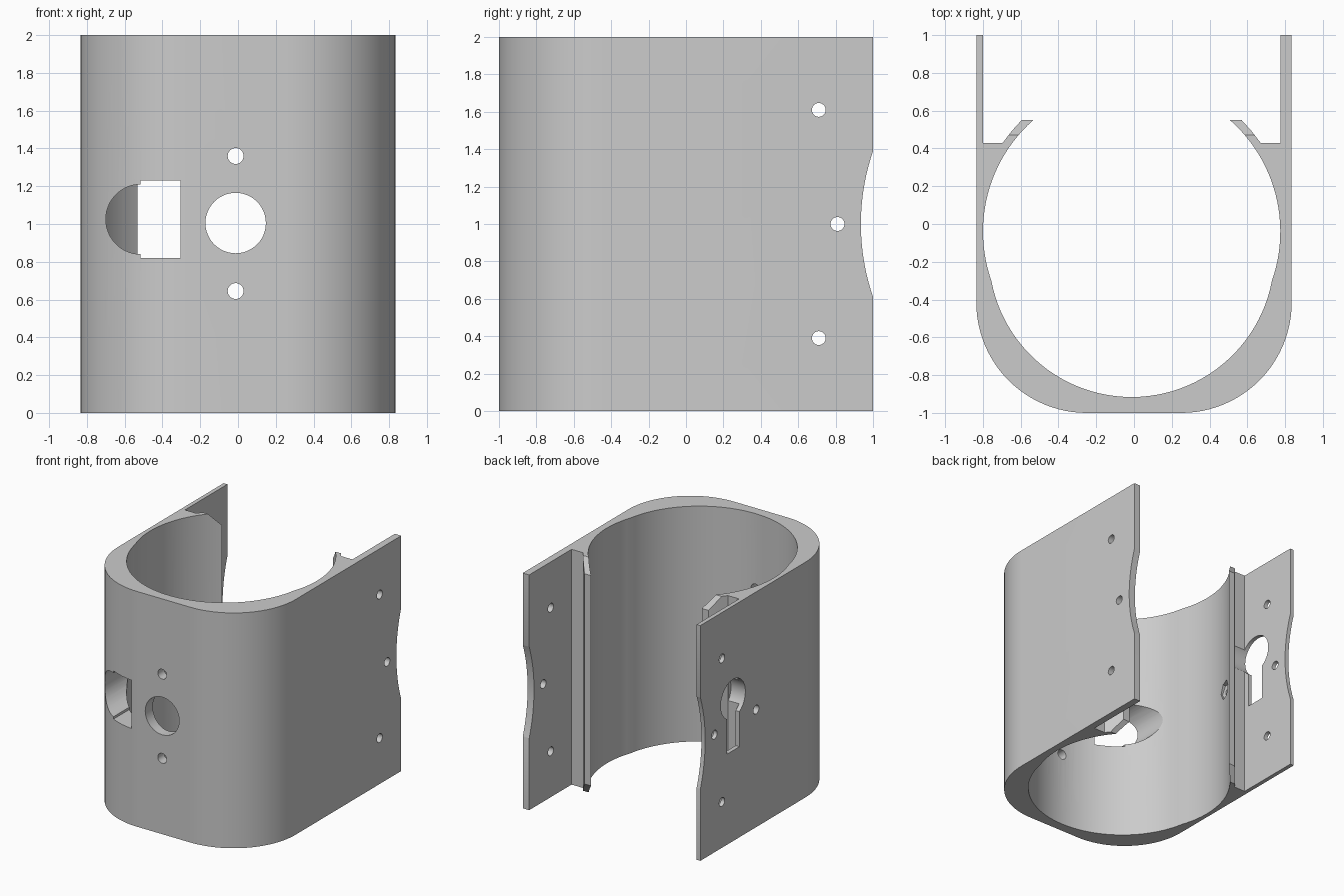
import bpy, bmesh, math

if "Cube" in bpy.data.objects:
    bpy.data.objects.remove(bpy.data.objects["Cube"])

grey = bpy.data.materials.new("plain grey")
grey.diffuse_color = (0.6, 0.6, 0.6, 1)
grey.use_nodes = True
grey.node_tree.nodes["Principled BSDF"].inputs["Base Color"].default_value = grey.diffuse_color

CX = -0.0125  # centre line of the bore


def arc(cx, cy, r, a0, a1, n):
    return [(cx + r * math.cos(math.radians(a0 + (a1 - a0) * i / n)),
             cy + r * math.sin(math.radians(a0 + (a1 - a0) * i / n))) for i in range(n + 1)]


def prism(name, pts, axis, lo, hi):
    """Extrude a 2D outline along an axis: z takes (x,y), y takes (x,z), x takes (y,z)."""
    place = {"z": lambda a, b, c: (a, b, c), "y": lambda a, b, c: (a, c, b),
             "x": lambda a, b, c: (c, a, b)}[axis]
    bm = bmesh.new()
    bottom = [bm.verts.new(place(a, b, lo)) for a, b in pts]
    top = [bm.verts.new(place(a, b, hi)) for a, b in pts]
    bm.faces.new(bottom)
    bm.faces.new(top)
    n = len(pts)
    for i in range(n):
        j = (i + 1) % n
        bm.faces.new((bottom[i], bottom[j], top[j], top[i]))
    bmesh.ops.recalc_face_normals(bm, faces=bm.faces)
    mesh = bpy.data.meshes.new(name)
    bm.to_mesh(mesh)
    bm.free()
    ob = bpy.data.objects.new(name, mesh)
    bpy.context.collection.objects.link(ob)
    mesh.materials.append(grey)
    return ob


def disc(a, b, r, n=32):
    return arc(a, b, r, 0, 360, n)[:-1]


def rect(a0, a1, b0, b1):
    return [(a0, b0), (a1, b0), (a1, b1), (a0, b1)]


# Housing cross-section: rounded outer shell, bore, lips and side plates
outer = ([(-0.835, 1)] + arc(-0.25, -0.415, 0.585, 180, 270, 24)
         + arc(0.25, -0.415, 0.585, 270, 360, 24) + [(0.835, 1)])
right_lip = [(0.775, 1), (0.775, 0.43), (0.67, 0.43), (0.62, 0.495), (0.57, 0.55)]
end = math.degrees(math.asin(0.59 / 0.787))
low = math.degrees(math.asin(0.26 / 0.787))
low2 = math.degrees(math.asin(0.14 / 0.756))
bore = (arc(CX, -0.04, 0.787, end, -low, 24)
        + arc(CX, -0.16, 0.756, -low2, -180 + low2, 48)[1:-1]
        + arc(CX, -0.04, 0.787, 180 + low, 180 - end, 24))
left_lip = [(-0.595, 0.55), (-0.645, 0.495), (-0.695, 0.43), (-0.8, 0.43), (-0.8, 1)]
housing = prism("housing", outer + right_lip + bore + left_lip, "z", 0, 2)

cutters = []


def cut(name, pts, axis, lo, hi):
    ob = prism(name, pts, axis, lo, hi)
    ob.hide_render = True
    cutters.append(ob)
    mod = housing.modifiers.new(name, "BOOLEAN")
    mod.operation = "DIFFERENCE"
    mod.solver = "EXACT"
    mod.object = ob


# Front openings
cut("front_hole", disc(CX, 1.005, 0.16, 48), "y", -1.2, -0.6)
for z in (0.645, 1.36):
    cut("front_screw_hole", disc(CX, z, 0.042), "y", -1.2, -0.6)
cut("front_window",
    [(-0.305, 0.82), (-0.305, 1.23), (-0.515, 1.23), (-0.515, 1.21)]
    + arc(-0.515, 1.025, 0.185, 95, 265, 24) + [(-0.515, 0.84), (-0.515, 0.82)],
    "y", -1.2, -0.3)

# Scalloped plate edges and plate screw holes
cut("edge_scallop", arc(2.135, 1, 1.2, 155, 205, 40), "x", -1, 1)
for y, z in ((0.71, 0.39), (0.71, 1.61), (0.81, 1.0)):
    cut("plate_screw_hole", disc(y, z, 0.037, 24), "x", -1, 1)

# Keyhole slot in the left plate
a = math.degrees(math.asin(0.085 / 0.165))
cut("keyhole", [(0.475, 0.77), (0.645, 0.77)] + arc(0.56, 1.21, 0.165, -90 + a, 270 - a, 32),
    "x", -1, -0.7)

# Left side hole with a hexagonal nut pocket inside
cut("side_hole", disc(0.25, 1.0, 0.037, 24), "x", -1, -0.6)
cut("nut_pocket", disc(0.25, 1.0, 0.08, 6), "x", -0.785, -0.6)

# Chamfered lip ends
for z, s in ((0, 1), (2, -1)):
    cut("lip_chamfer", [(0.47, z - s * 0.001), (0.56, z + s * 0.12), (0.6, z + s * 0.12),
                        (0.6, z - s * 0.05), (0.47, z - s * 0.05)], "x", -0.76, 0.74)

# Apply the cuts, drop the cutters, smooth the curved faces
bpy.context.view_layer.update()
cut_mesh = bpy.data.meshes.new_from_object(housing.evaluated_get(bpy.context.evaluated_depsgraph_get()))
housing.modifiers.clear()
housing.data = cut_mesh
for ob in cutters:
    bpy.data.objects.remove(ob)
bpy.context.view_layer.objects.active = housing
housing.select_set(True)
bpy.ops.object.shade_smooth_by_angle(angle=math.radians(25))
